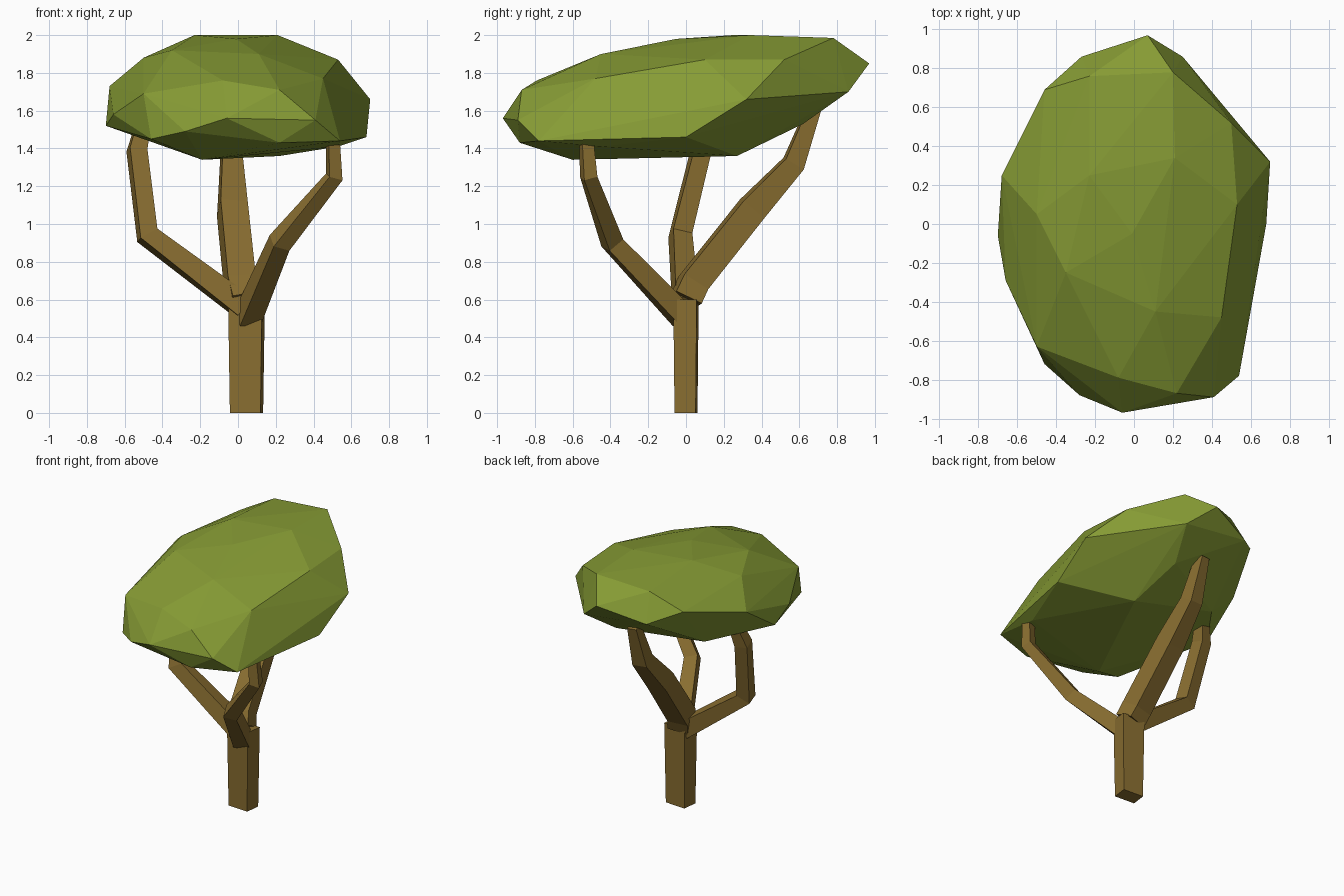
import bpy, bmesh, math
from mathutils import Vector

if "Cube" in bpy.data.objects:
    bpy.data.objects.remove(bpy.data.objects["Cube"])


def material(name, color):
    m = bpy.data.materials.new(name)
    m.diffuse_color = (*color, 1)
    m.use_nodes = True
    m.node_tree.nodes["Principled BSDF"].inputs["Base Color"].default_value = m.diffuse_color
    return m


LEAF = material("leaf_green", (0.24, 0.33, 0.035))
BARK = material("bark_brown", (0.25, 0.155, 0.03))


def add_object(name, bm, mat):
    bmesh.ops.recalc_face_normals(bm, faces=bm.faces)
    me = bpy.data.meshes.new(name)
    bm.to_mesh(me)
    bm.free()
    me.materials.append(mat)
    ob = bpy.data.objects.new(name, me)
    bpy.context.collection.objects.link(ob)
    return ob


def limb(name, path, roll):
    """Four-sided tapered limb through (x, y, z, half width) points."""
    bm = bmesh.new()
    pts = [Vector(p[:3]) for p in path]
    rings = []
    for i, p in enumerate(pts):
        a = (p - pts[i - 1]).normalized() if i else None
        b = (pts[i + 1] - p).normalized() if i < len(pts) - 1 else None
        t = ((a or b) + (b or a)).normalized()
        u = (Vector((1, 0, 0)) - t * t.x).normalized()
        v = t.cross(u)
        r = path[i][3] * math.sqrt(2)
        ring = []
        for k in range(4):
            ang = math.radians(45 + 90 * k + roll)
            ring.append(bm.verts.new(p + r * (u * math.cos(ang) + v * math.sin(ang))))
        rings.append(ring)
    for lo, hi in zip(rings, rings[1:]):
        for k in range(4):
            bm.faces.new((lo[k], lo[(k + 1) % 4], hi[(k + 1) % 4], hi[k]))
    bm.faces.new(rings[0][::-1])
    bm.faces.new(rings[-1])
    return add_object(name, bm, BARK)


# Trunk: slightly flared square post, wider across x than y
trunk = limb("trunk", [(0, 0, 0, 0.056), (0, 0, 0.60, 0.062)], -5)
for vert in trunk.data.vertices:
    vert.co.x = vert.co.x * 1.45 + 0.045

# Branches
limb("back_branch", [(0.035, 0.0, 0.60, 0.075), (0.01, 0.04, 0.69, 0.075),
                     (-0.03, 0.35, 1.08, 0.072), (-0.035, 0.57, 1.32, 0.055),
                     (-0.04, 0.68, 1.62, 0.035)], 8)
limb("left_branch", [(0.03, 0.0, 0.56, 0.062), (-0.48, -0.03, 0.94, 0.052),
                     (-0.535, 0.08, 1.39, 0.047), (-0.50, 0.13, 1.54, 0.035)], 12)
limb("right_branch", [(0.05, -0.01, 0.50, 0.058), (0.22, -0.39, 0.90, 0.048),
                      (0.51, -0.515, 1.25, 0.037), (0.50, -0.53, 1.48, 0.030)], 15)

# Canopy: faceted hull leaning up towards the back
CANOPY = [
    # upper surface
    (0.21, 0.34, 2.0), (-0.23, 0.25, 2.0), (-0.01, -0.05, 1.98),
    (0.20, 0.78, 1.985), (-0.23, 0.76, 1.96), (-0.35, -0.25, 1.92),
    (0.11, -0.45, 1.90), (0.53, 0.10, 1.87), (0.50, 0.52, 1.87),
    (-0.50, 0.05, 1.88), (0.45, -0.48, 1.77), (-0.08, -0.79, 1.76),
    (0.22, -0.87, 1.71),
    # rim
    (0.07, 0.97, 1.85), (0.25, 0.86, 1.70), (0.70, 0.32, 1.66),
    (0.68, 0.0, 1.46), (0.54, -0.78, 1.44), (0.41, -0.89, 1.55),
    (-0.06, -0.97, 1.56), (-0.28, -0.88, 1.49), (-0.50, -0.63, 1.69),
    (-0.66, -0.29, 1.58), (-0.70, -0.06, 1.52), (-0.68, 0.25, 1.73),
    (-0.46, 0.69, 1.84), (-0.27, 0.86, 1.76),
    # underside
    (-0.19, -0.60, 1.34), (0.22, 0.27, 1.36), (0.53, -0.45, 1.41),
    (0.22, -0.88, 1.43), (-0.46, -0.72, 1.45), (-0.40, 0.35, 1.47),
    (0.15, 0.62, 1.53),
]
bm = bmesh.new()
for co in CANOPY:
    bm.verts.new(co)
hull = bmesh.ops.convex_hull(bm, input=bm.verts)
loose = [v for v in bm.verts if not v.link_faces]
bmesh.ops.delete(bm, geom=loose, context='VERTS')
add_object("canopy", bm, LEAF)
